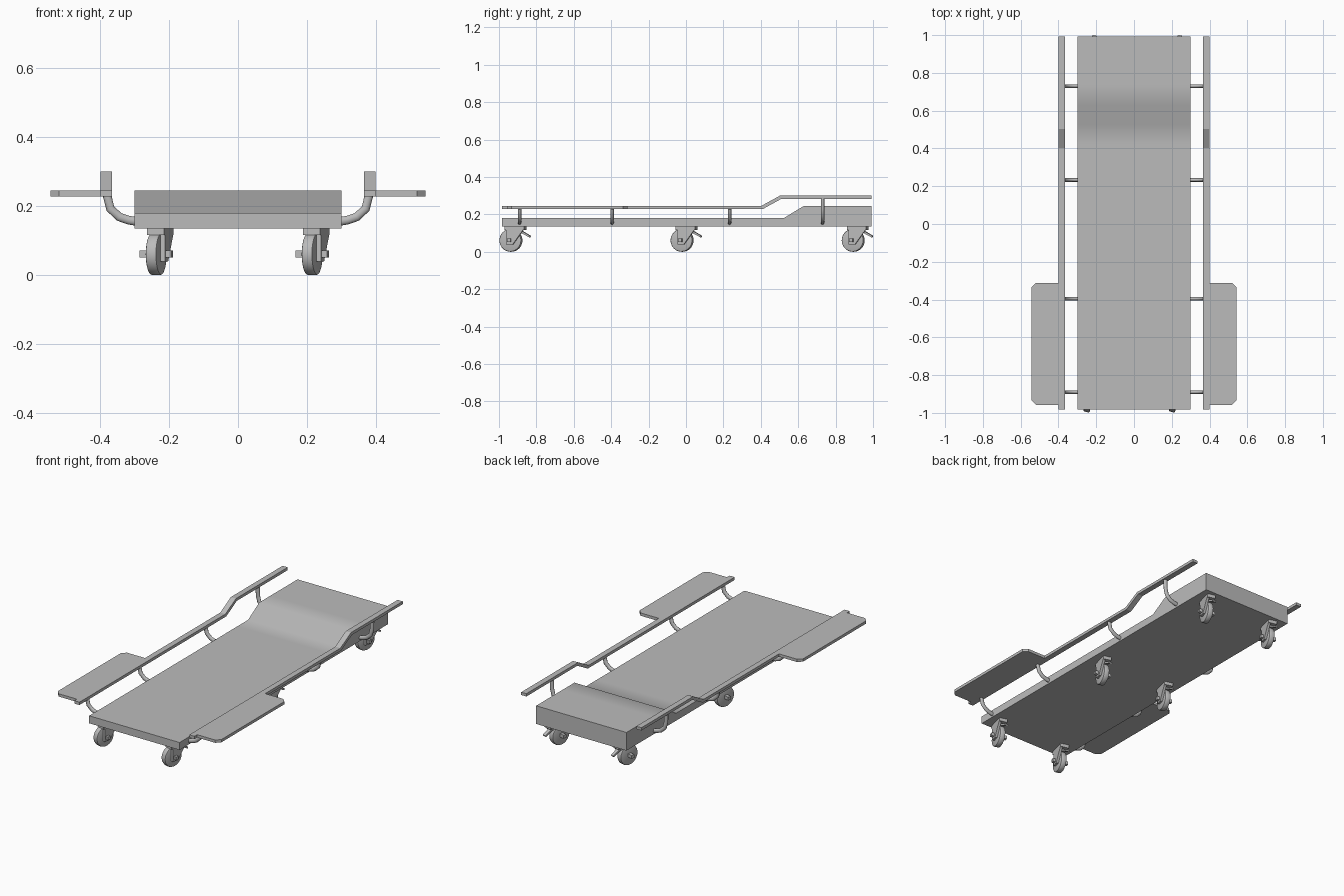
import bpy
import bmesh
from math import radians
from mathutils import Matrix, Vector

cube = bpy.data.objects.get("Cube")
if cube:
    bpy.data.objects.remove(cube, do_unlink=True)

grey = bpy.data.materials.new("plain_grey")
grey.use_nodes = True
grey.diffuse_color = (0.5, 0.5, 0.5, 1)
grey.node_tree.nodes["Principled BSDF"].inputs["Base Color"].default_value = (0.5, 0.5, 0.5, 1)


def finish(name, bm, smooth=None, matrix=None):
    """Turn a bmesh into a named object with the shared material."""
    bmesh.ops.recalc_face_normals(bm, faces=bm.faces)
    mesh = bpy.data.meshes.new(name)
    bm.to_mesh(mesh)
    bm.free()
    mesh.materials.append(grey)
    if smooth:
        mesh.shade_smooth()
        mesh.set_sharp_from_angle(angle=radians(smooth))
    obj = bpy.data.objects.new(name, mesh)
    bpy.context.collection.objects.link(obj)
    if matrix:
        obj.matrix_world = matrix
    return obj


def extrude(name, points, axis, low, high, smooth=None, matrix=None):
    """Extrude a 2D outline along x (outline in y, z) or z (outline in x, y)."""
    bm = bmesh.new()
    place = (lambda a, b: (low, a, b)) if axis == "x" else (lambda a, b: (a, b, low))
    face = bm.faces.new([bm.verts.new(place(a, b)) for a, b in points])
    result = bmesh.ops.extrude_face_region(bm, geom=[face])
    moved = [v for v in result["geom"] if isinstance(v, bmesh.types.BMVert)]
    offset = Vector((high - low, 0, 0) if axis == "x" else (0, 0, high - low))
    bmesh.ops.translate(bm, verts=moved, vec=offset)
    return finish(name, bm, smooth, matrix)


def rect(a, b, c, d):
    return [(a, c), (b, c), (b, d), (a, d)]


def tube(name, path, radius, sides=12):
    """Sweep a round section along a path lying in a plane of constant y."""
    pts = [Vector(p) for p in path]
    bm = bmesh.new()
    rings = []
    for i, p in enumerate(pts):
        before = (p - pts[i - 1]).normalized() if i else Vector()
        after = (pts[i + 1] - p).normalized() if i < len(pts) - 1 else Vector()
        tangent = (before + after).normalized()
        across = Vector((0, 1, 0))
        normal = tangent.cross(across)
        ring = []
        for k in range(sides):
            turn = Matrix.Rotation(radians(360 * k / sides), 3, tangent)
            spoke = turn @ (normal * radius)
            spoke.y *= 0.75
            ring.append(bm.verts.new(p + spoke))
        rings.append(ring)
    for r, s in zip(rings, rings[1:]):
        for k in range(sides):
            n = (k + 1) % sides
            bm.faces.new((r[k], r[n], s[n], s[k]))
    bm.faces.new(rings[0])
    bm.faces.new(rings[-1])
    return finish(name, bm, 40)


FRONT, BACK = -0.983, 0.993

# Padded deck with a raised head end
extrude("deck", [(FRONT, 0.136), (BACK, 0.136), (BACK, 0.245), (0.74, 0.245),
                 (0.63, 0.245), (0.524, 0.181), (0.42, 0.181), (FRONT, 0.181)],
        "x", -0.3, 0.3, smooth=35)

# Side rails, arm trays and curved brackets
rail = [(FRONT, 0.228), (0.41, 0.228), (0.51, 0.283), (BACK, 0.283),
        (BACK, 0.3), (0.502, 0.3), (0.402, 0.245), (FRONT, 0.245)]
tray = [(0.399, -0.958), (0.519, -0.958), (0.543, -0.934),
        (0.543, -0.336), (0.519, -0.312), (0.399, -0.312)]
for label, s in (("left", 1), ("right", -1)):
    extrude(label + "_rail", rail, "x", s * 0.365, s * 0.399)
    extrude(label + "_arm_tray", [(s * x, y) for x, y in tray], "z", 0.228, 0.245)
    for i, y in enumerate((-0.89, -0.395, 0.233, 0.73)):
        top = 0.285 if y > 0.5 else 0.23
        bend = [(0.29, 0.155), (0.318, 0.160), (0.344, 0.169), (0.37, 0.193), (0.379, 0.23)]
        if top > 0.25:
            bend.append((0.38, top))
        tube(f"{label}_rail_bracket_{i + 1}", [(s * x, y, z) for x, z in bend], 0.0125)


# Swivel casters, all turned the same way
def caster(label, x, y):
    place = Matrix.Translation((x, y, 0)) @ Matrix.Rotation(radians(-15), 4, "Z")
    bm = bmesh.new()
    lay = Matrix.Translation((0, 0, 0.061)) @ Matrix.Rotation(radians(90), 4, "Y")
    bmesh.ops.create_cone(bm, cap_ends=True, segments=32, radius1=0.061,
                          radius2=0.061, depth=0.034, matrix=lay)
    rims = [e for e in bm.edges if any(len(f.verts) > 4 for f in e.link_faces)]
    bmesh.ops.bevel(bm, geom=rims, offset=0.007, segments=2, profile=0.5, affect="EDGES")
    finish(label + "_wheel", bm, 35, place)
    extrude(label + "_axle", rect(-0.01, 0.01, 0.052, 0.072), "x", -0.047, 0.047, matrix=place)
    extrude(label + "_mount", rect(-0.027, 0.08, 0.116, 0.137), "x", -0.02, 0.031, matrix=place)
    extrude(label + "_fork_arm", [(-0.018, 0.04), (0.018, 0.04), (0.075, 0.117), (-0.018, 0.117)],
            "x", 0.017, 0.031, matrix=place)
    extrude(label + "_brake_pedal", [(0.035, 0.107), (0.06, 0.1), (0.104, 0.077),
                                     (0.109, 0.085), (0.065, 0.11), (0.04, 0.118)],
            "x", -0.011, 0.011, matrix=place)


for side, x in (("left", 0.215), ("right", -0.237)):
    for spot, y in (("front", -0.936), ("middle", -0.021), ("back", 0.894)):
        caster(f"{spot}_{side}_caster", x, y)
